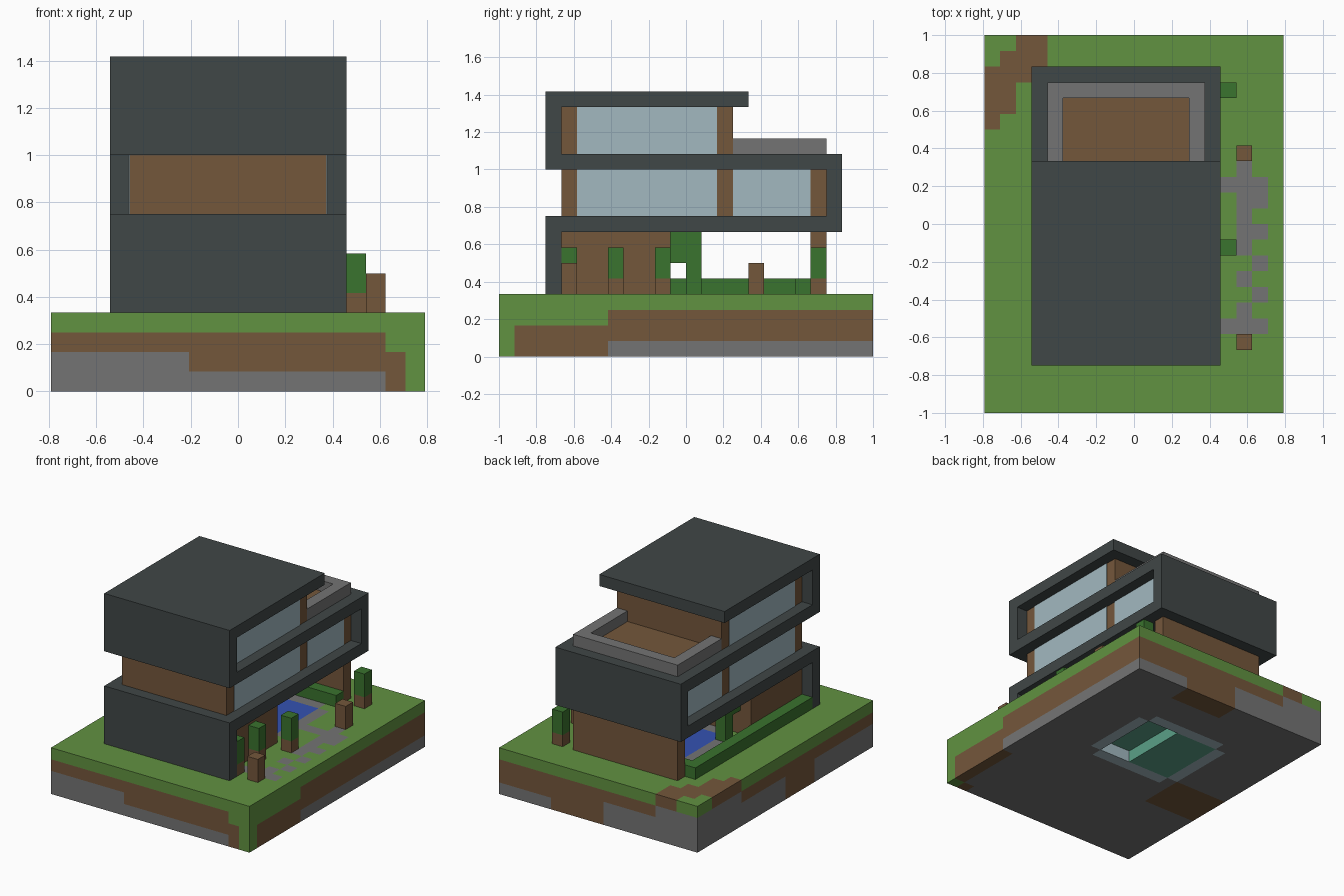
import bpy, bmesh
from itertools import product

cube = bpy.data.objects.get("Cube")
if cube:
    bpy.data.objects.remove(cube)

CELL = 1 / 12                   # one grid cell
SIZE = (19, 24, 4)              # ground block in cells
LAWN = SIZE[2]                  # height of the lawn
FIRST, MIDDLE, TOP, ROOF = LAWN + 4, LAWN + 5, LAWN + 9, LAWN + 12


def linear(c):
    c /= 255
    return c / 12.92 if c <= 0.04045 else ((c + 0.055) / 1.055) ** 2.4


def material(name, *rgb):
    m = bpy.data.materials.new(name)
    m.use_nodes = True
    col = (*[linear(c) for c in rgb], 1)
    m.diffuse_color = col
    m.node_tree.nodes["Principled BSDF"].inputs["Base Color"].default_value = col
    return m


DARK = material("dark cladding", 64, 71, 71)
WOOD = material("wood and soil", 116, 87, 59)
GRASS = material("grass", 97, 146, 65)
LEAF = material("leaf green", 58, 115, 46)
STONE = material("stone grey", 116, 116, 116)
GLASS = material("pale glass", 162, 185, 192)
WATER = material("pool blue", 52, 82, 178)
TEAL = material("pool teal", 90, 160, 135)


def place(p):
    return ((p[0] - SIZE[0] / 2) * CELL, (p[1] - SIZE[1] / 2) * CELL, p[2] * CELL)


def finish(name, bm, mats):
    me = bpy.data.meshes.new(name)
    bm.to_mesh(me)
    bm.free()
    for m in mats:
        me.materials.append(m)
    ob = bpy.data.objects.new(name, me)
    bpy.context.collection.objects.link(ob)


def box(name, mat, x, y, z):
    """Box spanning the given cell ranges."""
    bm = bmesh.new()
    bmesh.ops.create_cube(bm, size=1)
    for v in bm.verts:
        v.co = place([lo + (c + 0.5) * (hi - lo) for c, (lo, hi) in zip(v.co, (x, y, z))])
    finish(name, bm, [mat])


def one(n):
    return n, n + 1


def soil_band(i, j):
    """Bottom and top of the soil layer, by side of the block."""
    if j == 0:
        return (2, 3) if i < 7 else (1, 3) if i < 17 else (0, 2) if i == 17 else (0, 0)
    if i == 18:
        return (0, 2) if j < 7 else (1, 3)
    if j > 21:
        return (3, 3) if i < 4 else (2, 3) if i < 9 else (0, 3) if i < 14 else (1, 3)
    if i < 5:
        return (0, 3) if 8 <= j < 12 else (2, 3) if j < 18 else (3, 3)
    return (2, 3)


def top_stone(i, j):
    """Winding garden path with side stones and two links to the house."""
    if i == 16:
        return 5 < j < 16 and j not in (7, 9)  or j == 5
    if i == 17 and j % 2:
        return 5 <= j <= 13
    return j in (5, 14) and 14 <= i <= 17


def ground(i, j, k):
    """Material of one cell of the ground block, None where it is hollow."""
    dx, dy = abs(i - 9), abs(j - 14.5)
    if dx < 4 and dy < 3:
        if k == 0 and i > 9:
            return None
        return WATER if k == 3 else TEAL
    if dx < 5 and dy < 4 and (dx < 4 or dy < 3):
        return STONE if k == 3 else GLASS
    if k == 3:
        if top_stone(i, j):
            return STONE
        return WOOD if i < 4 and 18 + int(1.5 * i) <= j < 22 + i else GRASS
    low, high = soil_band(i, j)
    return STONE if k < low else WOOD if k < high else GRASS


# Ground block: outer faces of the cells, merged where colour and plane agree
cells = {c: ground(*c) for c in product(*map(range, SIZE))}
mats = [GRASS, WOOD, STONE, WATER, GLASS, TEAL]
bm = bmesh.new()
corners = {}
for (cell, mat), axis, side in product(cells.items(), range(3), (0, 1)):
    near = list(cell)
    near[axis] += 2 * side - 1
    if mat is None or cells.get(tuple(near)):
        continue
    quad = []
    for a, b in ((0, 0), (1, 0), (1, 1), (0, 1)):
        p = list(cell)
        p[axis] += side
        p[(axis + 1) % 3] += a
        p[(axis + 2) % 3] += b
        p = tuple(p)
        if p not in corners:
            corners[p] = bm.verts.new(place(p))
        quad.append(corners[p])
    face = bm.faces.new(quad if side else quad[::-1])
    face.material_index = mats.index(mat)
bmesh.ops.dissolve_limit(bm, angle_limit=0.01, verts=bm.verts, edges=bm.edges,
                         delimit={'MATERIAL'})
finish("ground_block", bm, mats)

# Dark shell: folded band of slabs and end walls
wide, front, back = (3, 15), one(3), one(21)
full = (front[0], back[1])
box("ground_front_wall", DARK, wide, front, (LAWN, FIRST))
box("first_slab", DARK, wide, full, one(FIRST))
box("back_end_wall", DARK, wide, back, (MIDDLE, TOP - 1))
box("second_slab", DARK, wide, full, one(TOP - 1))
box("top_front_wall", DARK, wide, front, (TOP, ROOF))
box("roof", DARK, wide, (front[0], 16), one(ROOF))

# Timber rooms
core = (4, 14)
inner_back = one(20)
storeys = {"middle": (MIDDLE, TOP - 1), "top": (TOP, ROOF)}
box("ground_room", WOOD, core, (4, 11), (LAWN, FIRST))
box("ground_back_wall", WOOD, core, inner_back, (LAWN, FIRST))
box("middle_room", WOOD, core, (4, 21), storeys["middle"])
box("top_room", WOOD, core, (4, 15), storeys["top"])

# Windows on both long sides
for side, x in (("left", (14, 14.05)), ("right", (3.95, 4))):
    for storey, z in storeys.items():
        box(f"{storey}_window_{side}", GLASS, x, (5, 14), z)
    box(f"rear_window_{side}", GLASS, x, (15, 20), storeys["middle"])

# Roof terrace
box("terrace_floor", WOOD, (5, 13), (15, 20), (TOP, TOP + 0.08))
box("terrace_parapet_back", STONE, core, inner_back, one(TOP))
for side, i in (("right", 4), ("left", 13)):
    box("terrace_parapet_" + side, STONE, one(i), (15, 20), one(TOP))

# Hedges and the shrub by the pool
box("side_hedge", LEAF, one(3), (4, 20), one(LAWN))
box("back_hedge", LEAF, core, one(19), one(LAWN))
box("shrub_stem", LEAF, one(5), one(12), (LAWN, FIRST))
box("shrub_branch", LEAF, one(5), one(11), (LAWN + 2, FIRST))

# Small trees and garden posts
for n, (i, j) in enumerate([(14, 4), (14, 7), (15, 10), (15, 20)]):
    box(f"tree_trunk_{n}", WOOD, one(i), one(j), one(LAWN))
    box(f"tree_leaves_{n}", LEAF, one(i), one(j), (LAWN + 1, LAWN + 3))
for n, j in enumerate((4, 16)):
    box(f"garden_post_{n}", WOOD, one(16), one(j), (LAWN, LAWN + 2))
